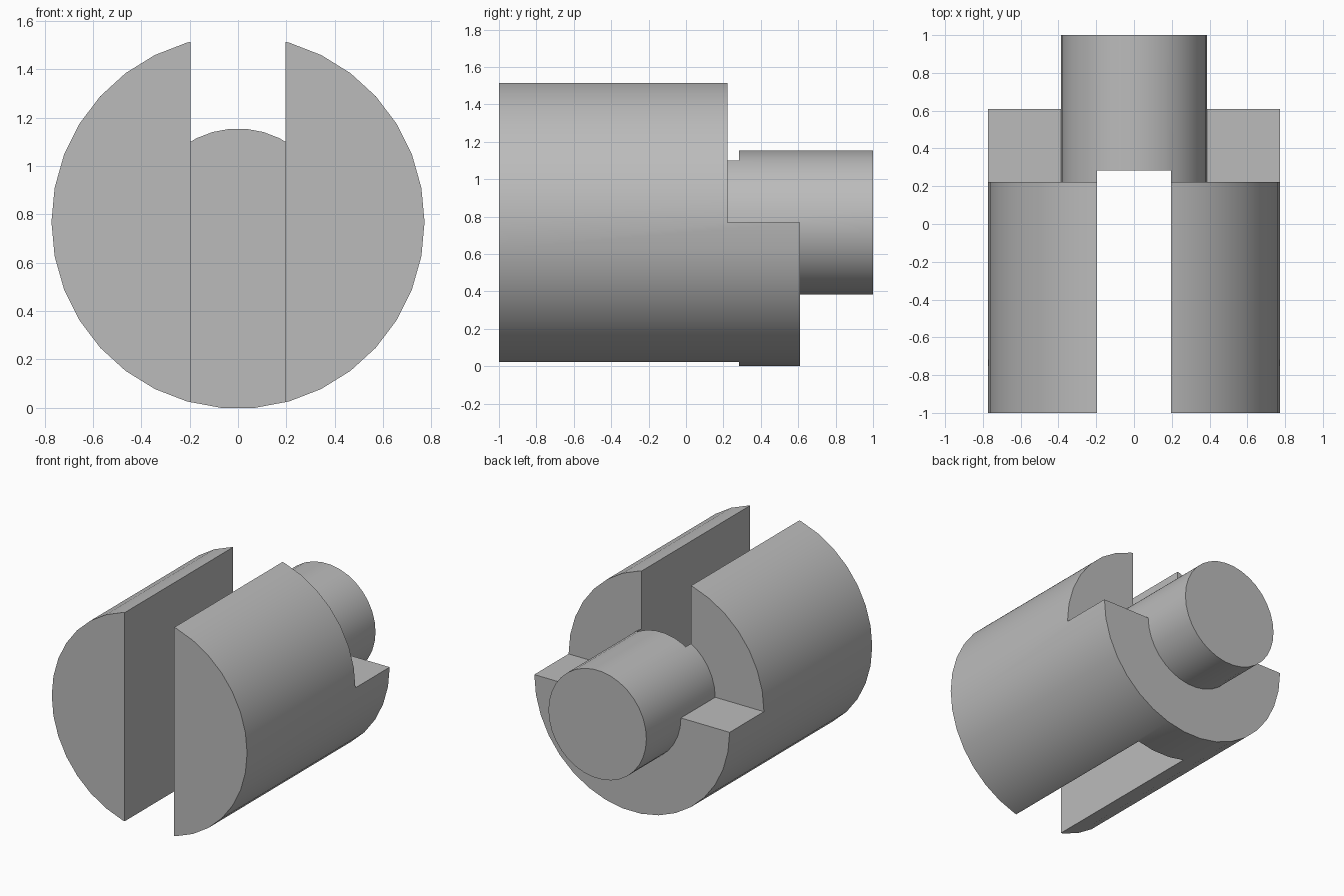
import bpy, bmesh
from math import sin, cos, pi, radians

if "Cube" in bpy.data.objects:
    bpy.data.objects.remove(bpy.data.objects["Cube"])

SIDES = 34
RADIUS = 0.772
AXIS_Z = RADIUS * cos(pi / SIDES)

grey = bpy.data.materials.new("plain grey")
grey.use_nodes = True
colour = (0.5, 0.5, 0.5, 1)
grey.diffuse_color = colour
grey.node_tree.nodes["Principled BSDF"].inputs["Base Color"].default_value = colour


def prism(name, outline, y0, y1):
    """Extrude an outline of (x, z) points along y."""
    bm = bmesh.new()
    face = bm.faces.new([bm.verts.new((x, y0, z)) for x, z in outline])
    ext = bmesh.ops.extrude_face_region(bm, geom=[face])
    verts = [v for v in ext["geom"] if isinstance(v, bmesh.types.BMVert)]
    bmesh.ops.translate(bm, vec=(0, y1 - y0, 0), verts=verts)
    bmesh.ops.recalc_face_normals(bm, faces=bm.faces)
    mesh = bpy.data.meshes.new(name)
    bm.to_mesh(mesh)
    bm.free()
    mesh.materials.append(grey)
    obj = bpy.data.objects.new(name, mesh)
    bpy.context.collection.objects.link(obj)
    return obj


def circle(r):
    steps = [2 * pi * i / SIDES for i in range(SIDES)]
    return [(r * cos(a), AXIS_Z + r * sin(a)) for a in steps]


def rect(half, z0, z1):
    return [(-half, z0), (half, z0), (half, z1), (-half, z1)]


def combine(target, other, operation):
    """Apply a boolean and discard the helper."""
    mod = target.modifiers.new(operation.title(), 'BOOLEAN')
    mod.operation, mod.object, mod.solver = operation, other, 'EXACT'
    bpy.context.view_layer.objects.active = target
    bpy.ops.object.modifier_apply(modifier=mod.name)
    bpy.data.objects.remove(other)


# Main drum with its upper rear half stepped back
coupling = prism("slotted_coupling", circle(RADIUS), -1, 0.61)
combine(coupling, prism("step_cutter", rect(1, AXIS_Z, 2), 0.223, 1.2), 'DIFFERENCE')

# Rear shaft, joined to the drum
combine(coupling, prism("shaft", circle(0.387), -0.3, 1), 'UNION')

# Full-height slot from the front
combine(coupling, prism("slot_cutter", rect(0.196, -1, 3), -1.5, 0.283), 'DIFFERENCE')

# Smooth round walls, sharp cut edges
bpy.ops.object.select_all(action='DESELECT')
coupling.select_set(True)
bpy.context.view_layer.objects.active = coupling
bpy.ops.object.shade_smooth_by_angle(angle=radians(30))
